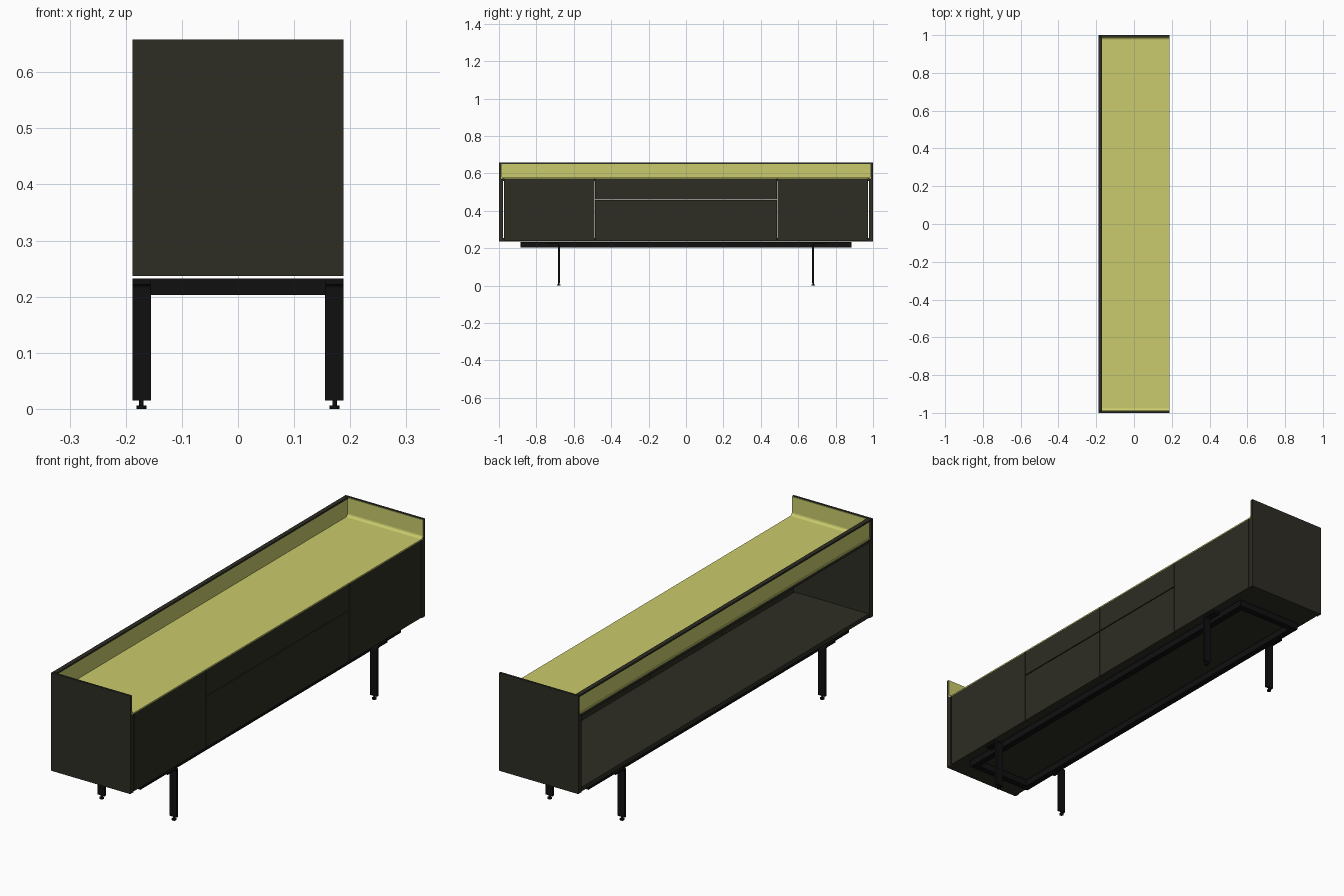
import bpy, bmesh, math

if "Cube" in bpy.data.objects:
    bpy.data.objects.remove(bpy.data.objects["Cube"])


def mat(name, r, g, b):
    m = bpy.data.materials.new(name)
    m.diffuse_color = (r, g, b, 1)
    m.use_nodes = True
    m.node_tree.nodes["Principled BSDF"].inputs["Base Color"].default_value = m.diffuse_color
    return m


DARK = mat("dark olive", 0.027, 0.026, 0.017)
YELLOW = mat("yellow", 0.59, 0.60, 0.15)
BLACK = mat("black metal", 0.005, 0.005, 0.0055)


def finish(name, bm, material):
    bmesh.ops.recalc_face_normals(bm, faces=bm.faces)
    me = bpy.data.meshes.new(name)
    bm.to_mesh(me)
    bm.free()
    me.materials.append(material)
    ob = bpy.data.objects.new(name, me)
    bpy.context.collection.objects.link(ob)
    return ob


def box(name, x, y, z, material):
    """Box from (min, max) ranges."""
    bm = bmesh.new()
    bmesh.ops.create_cube(bm, size=1)
    for v in bm.verts:
        for i, (a, b) in enumerate((x, y, z)):
            v.co[i] = (a + b) / 2 + v.co[i] * (b - a)
    return finish(name, bm, material)


def extrude_x(name, profile, x0, x1, material):
    """Extrude a (y, z) outline along x."""
    bm = bmesh.new()
    f = bm.faces.new([bm.verts.new((x0, y, z)) for y, z in profile])
    ext = bmesh.ops.extrude_face_region(bm, geom=[f])["geom"]
    for v in ext:
        if isinstance(v, bmesh.types.BMVert):
            v.co.x = x1
    return finish(name, bm, material)


def cylinder(name, x, y, z0, z1, r):
    bm = bmesh.new()
    bmesh.ops.create_cone(bm, cap_ends=True, segments=20, radius1=r, radius2=r, depth=z1 - z0)
    bmesh.ops.translate(bm, verts=bm.verts, vec=(x, y, (z0 + z1) / 2))
    ob = finish(name, bm, BLACK)
    bpy.context.view_layer.objects.active = ob
    ob.select_set(True)
    bpy.ops.object.shade_smooth_by_angle()
    ob.select_set(False)


def span(s, a, b):
    return tuple(sorted((s * a, s * b)))


D = 0.188                    # half depth
Z0, ZT, Z1 = 0.237, 0.577, 0.658

# Cabinet shell, open at the back
box("bottom_panel", (-D + 0.004, 0.168), (-0.978, 0.978), (Z0, 0.255), DARK)
box("top_panel", (-D + 0.004, 0.168), (-0.978, 0.978), (0.56, 0.5725), DARK)
box("top_sheet", (-D + 0.004, D), (-0.988, 0.988), (0.5725, ZT), YELLOW)

# Raised back rail with a dark rim
box("back_rail", (-0.180, -0.170), (-0.988, 0.988), (ZT, 0.651), YELLOW)
box("back_rim", (-D, -0.169), (-0.988, 0.988), (0.651, Z1), DARK)

for s, side in ((-1, "near"), (1, "far")):
    # Side panels: full height outside, thicker below the top
    box(side + "_side_panel", (-D, D), span(s, 0.990, 1.0), (Z0, Z1), DARK)
    box(side + "_side_inner", (-D, D), span(s, 0.978, 0.990), (Z0, 0.5725), DARK)
    # Yellow liner with a cove at its foot
    r = 0.012
    pts = [(s * 0.990, ZT), (s * 0.990, Z1 - 0.002), (s * 0.987, Z1 - 0.002)]
    for i in range(5):
        a = math.pi / 2 * i / 4
        pts.append((s * (0.987 - r + r * math.cos(a)), ZT + r - r * math.sin(a)))
    extrude_x(side + "_side_liner", pts, -0.170, D, YELLOW)
    # Door and two drawers on each half
    box(side + "_door", (0.170, D), span(s, 0.4905, 0.9725), (0.240, 0.5725), DARK)
    for nm, z in (("lower", (0.240, 0.457)), ("upper", (0.461, 0.5725))):
        box(side + "_" + nm + "_drawer", (0.170, D), span(s, 0.0012, 0.4865), z, DARK)

# Base frame of flat tubes
FX, FY, W, FZ = 0.156, 0.885, 0.027, (0.203, 0.232)
for s, side in ((-1, "left"), (1, "right")):
    box(side + "_frame_rail", span(s, FX - W, FX), (-FY, FY), FZ, BLACK)
    box(("near" if s < 0 else "far") + "_frame_rail", (-FX + W, FX - W),
        span(s, FY - W, FY), FZ, BLACK)

# Flat-bar legs bent outwards at the top, with adjustable feet
for sx in (-1, 1):
    for sy in (-1, 1):
        t, y0, top, R = 0.010, 0.675, 0.232, 0.018
        prof = [(y0 + t, 0.015), (y0, 0.015)]
        arc = [math.pi / 2 * i / 6 for i in range(7)]
        cy, cz = y0 + R, top - R
        prof += [(cy - R * math.cos(a), cz + R * math.sin(a)) for a in arc]
        prof += [(y0 + 0.07, top), (y0 + 0.07, top - t)]
        prof += [(cy - (R - t) * math.cos(a), cz + (R - t) * math.sin(a)) for a in reversed(arc)]
        x0, x1 = span(sx, 0.155, D)
        extrude_x("leg", [(sy * y, z) for y, z in prof], x0, x1, BLACK)
        cylinder("foot_stem", sx * 0.172, sy * 0.68, 0.005, 0.016, 0.004)
        cylinder("foot_pad", sx * 0.172, sy * 0.68, 0.0, 0.006, 0.009)
